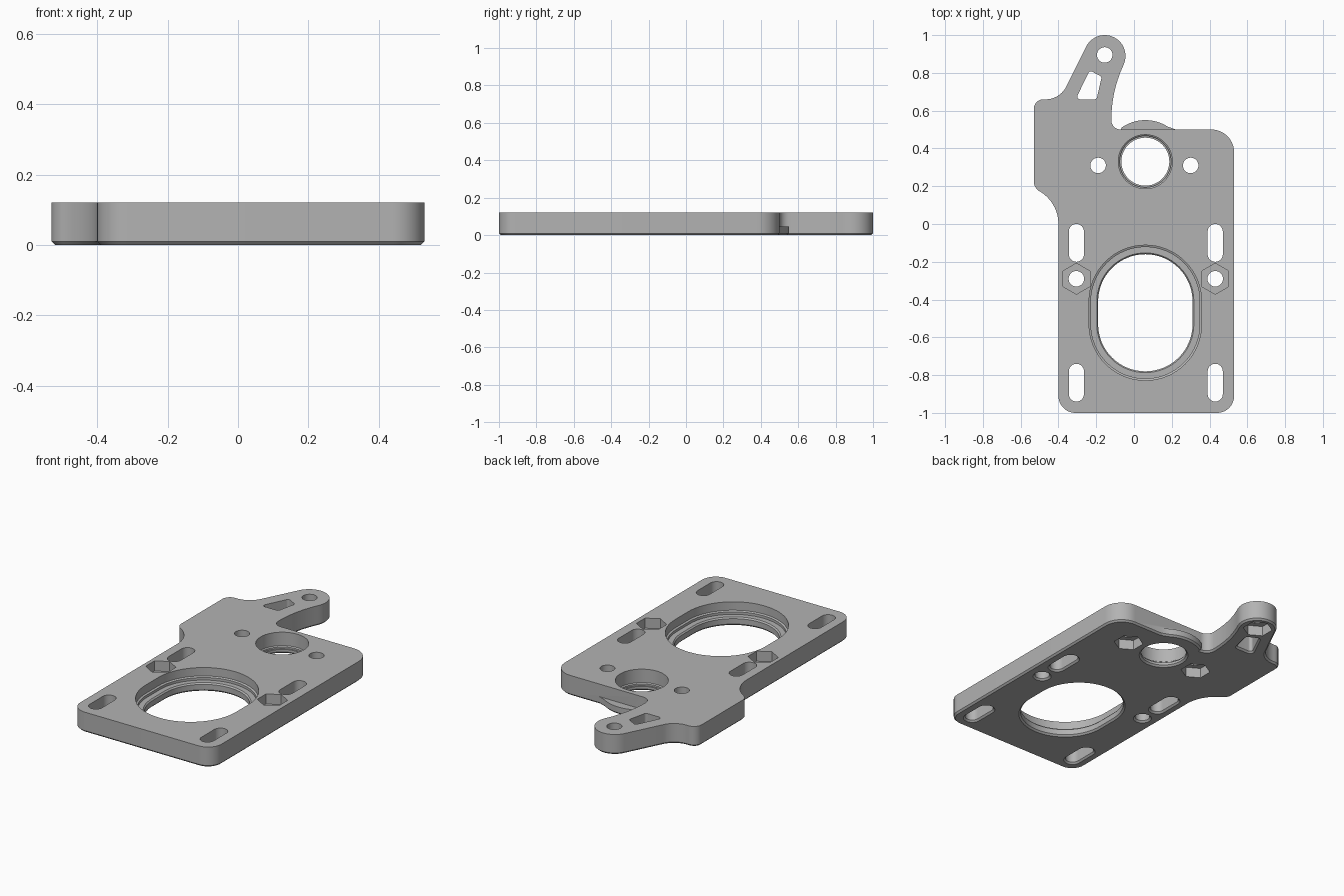
import bpy, bmesh, math
from mathutils import Vector

if "Cube" in bpy.data.objects:
    bpy.data.objects.remove(bpy.data.objects["Cube"])

T = 0.12    # plate thickness
C = 0.01    # bottom chamfer


def arc(cx, cy, r, a0, a1, n=14):
    return [Vector((cx + r * math.cos(math.radians(a0 + (a1 - a0) * i / n)),
                    cy + r * math.sin(math.radians(a0 + (a1 - a0) * i / n)))) for i in range(n + 1)]


def clean(pts):
    return [p for i, p in enumerate(pts) if (p - pts[i - 1]).length > 0.003]


def inset(pts, d):
    """Mitred inward offset of a counter-clockwise outline."""
    out = []
    for i, p in enumerate(pts):
        a = (p - pts[i - 1]).normalized()
        b = (pts[(i + 1) % len(pts)] - p).normalized()
        na, nb = Vector((-a.y, a.x)), Vector((-b.y, b.x))
        out.append(p + (na + nb) * d / (1 + na.dot(nb)))
    return out


def rounded(centres, r):
    """Outline around one or more circle centres (circle, slot, rounded polygon)."""
    if len(centres) == 1:
        return arc(*centres[0], r, 0, 360, 48)[:-1]
    pts, n = [], len(centres)
    for i, (x, y) in enumerate(centres):
        px, py = centres[i - 1]
        qx, qy = centres[(i + 1) % n]
        a0 = math.degrees(math.atan2(y - py, x - px)) - 90
        a1 = math.degrees(math.atan2(qy - y, qx - x)) - 90
        pts += arc(x, y, r, a0, a0 + (a1 - a0) % 360, 32 if n == 2 else 8)
    return pts


def loft(name, layers):
    """Closed solid through (outline, z) layers, bottom to top."""
    bm = bmesh.new()
    rings = [[bm.verts.new((p.x, p.y, z)) for p in pts] for pts, z in layers]
    n = len(rings[0])
    for lo, hi in zip(rings, rings[1:]):
        for i in range(n):
            j = (i + 1) % n
            bm.faces.new((lo[i], lo[j], hi[j], hi[i]))
    bm.faces.new(rings[0][::-1])
    bm.faces.new(rings[-1])
    me = bpy.data.meshes.new(name)
    bm.to_mesh(me)
    bm.free()
    ob = bpy.data.objects.new(name, me)
    bpy.context.collection.objects.link(ob)
    return ob


def combine(target, other, op):
    m = target.modifiers.new("bool", 'BOOLEAN')
    m.operation, m.solver, m.object = op, 'EXACT', other
    bpy.context.view_layer.objects.active = target
    bpy.ops.object.modifier_apply(modifier=m.name)
    bpy.data.objects.remove(other)


def cut(centres, steps):
    """Cut a hole; steps are (radius, z) from the bottom, with a bottom chamfer."""
    r = steps[0][0]
    steps = [(r + 2 * C, -C), (r, C)] + steps[1:]
    combine(plate, loft("cutter", [(rounded(centres, q), z) for q, z in steps]), 'DIFFERENCE')


def cut_hex(x, y, z0, z1):
    pts = arc(x, y, 0.082, 30, 390, 6)[:-1]
    combine(plate, loft("hex_cutter", [(pts, z0), (pts, z1)]), 'DIFFERENCE')


# plate outline with ear and arm
outline = clean(
    arc(-.31, -.91, .09, 180, 270) + arc(.44, -.91, .09, 270, 360) + arc(.41, .38, .12, 0, 90)
    + arc(-.07, .55, .05, 270, 180) + arc(.57, .55, .69, 180, 155)      # notch and arm inner edge
    + arc(-.155, .89, .11, -25, 153.4, 28)                              # arm head
    + arc(-.467, .78, .12, -26.6, -90) + arc(-.48, .61, .05, 90, 180)   # arm root, ear corner
    + arc(-.47, .225, .06, 180, 240) + arc(-.6, 0, .2, 60, 0))          # ear underside
plate = loft("mounting_plate", [(inset(outline, C), 0), (outline, C), (outline, T)])

# low lip bulging around the bearing seat
lip = clean([Vector((-.1, .4)), Vector((.22, .4))] + arc(.22, .56, .06, 270, 235.2)
            + arc(.06, .33, .22, 55.2, 124.8, 24) + arc(-.10, .56, .06, -55.2, -90))
combine(plate, loft("lip", [(inset(lip, C), 0), (lip, C), (lip, 0.045)]), 'UNION')

# stepped oblong opening and stepped bearing seat
cut([(.06, -.53), (.06, -.41)],
    [(.25, 0), (.25, .042), (.257, .05), (.288, .05), (.288, .065), (.298, .07), (.298, T + .02)])
cut([(.06, .33)], [(.127, 0), (.127, .025), (.136, .025), (.136, .035), (.143, .04), (.143, T + .02)])

# mounting slots
for x in (-.305, .43):
    for y in (-.1, -.84):
        cut([(x, y - .06), (x, y + .06)], [(.04, 0), (.04, T + .02)])

# arm window
cut([(-.285, .675), (-.21, .675), (-.188, .772), (-.228, .793)], [(.015, 0), (.015, T + .02)])

# bolt holes with hex pockets on the top or the underside
for x, y, top in ((-.305, -.29, 1), (.43, -.29, 1), (-.19, .31, 0), (.30, .31, 0), (-.155, .895, 0)):
    cut([(x, y)], [(.041, 0), (.041, T + .02)])
    if top:
        cut_hex(x, y, .06, T + .02)
    else:
        cut_hex(x, y, -.02, .06)

# finish
mat = bpy.data.materials.new("grey")
mat.diffuse_color = (0.45, 0.45, 0.45, 1)
mat.use_nodes = True
mat.node_tree.nodes["Principled BSDF"].inputs["Base Color"].default_value = mat.diffuse_color
plate.data.materials.clear()
plate.data.materials.append(mat)
for p in plate.data.polygons:
    p.material_index = 0
bpy.ops.object.select_all(action='DESELECT')
plate.select_set(True)
bpy.context.view_layer.objects.active = plate
bpy.ops.object.shade_smooth_by_angle(angle=math.radians(30))
